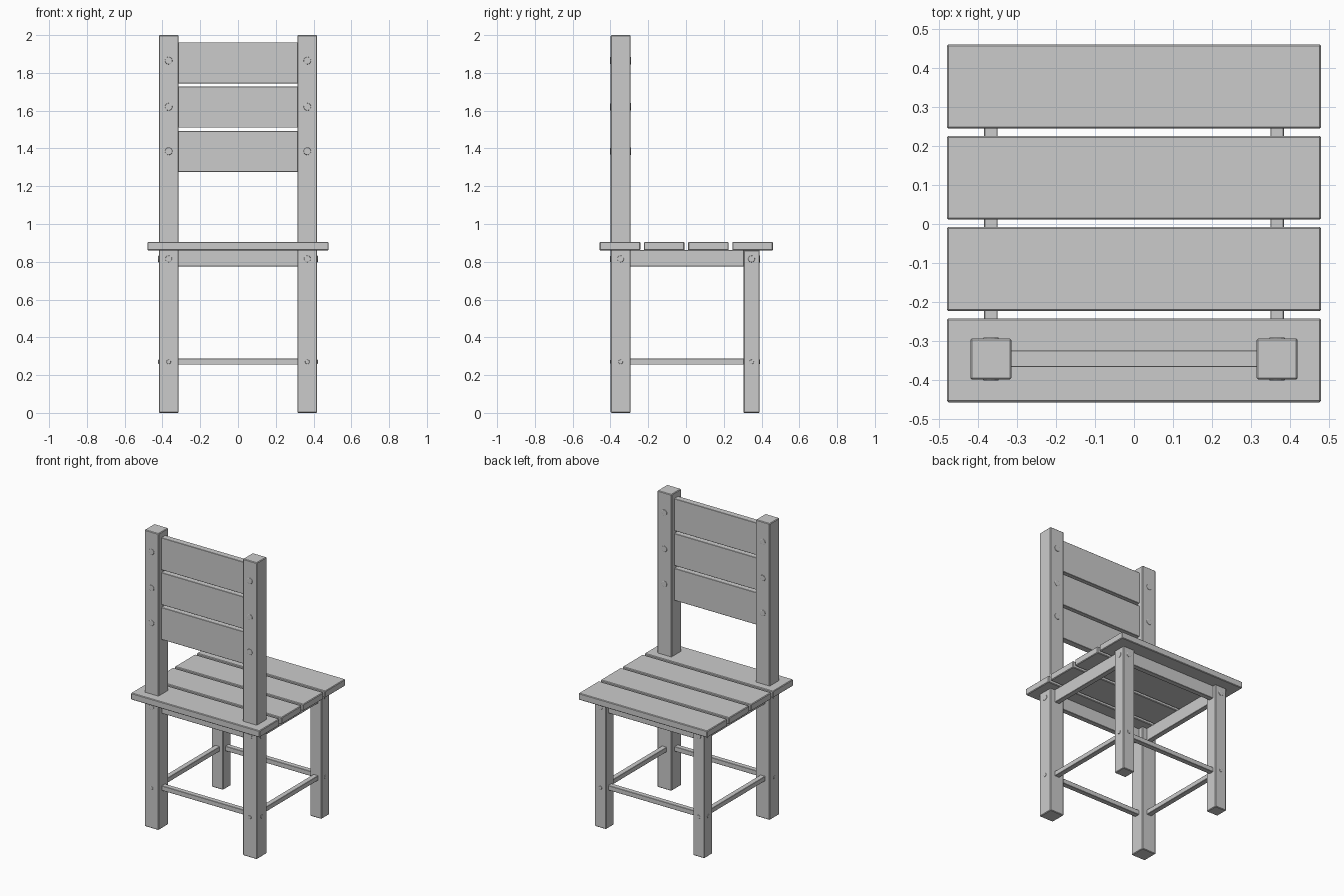
import bpy
from math import pi

if "Cube" in bpy.data.objects:
    bpy.data.objects.remove(bpy.data.objects["Cube"])


def box(name, x, y, z, bevel=0.004):
    """Box from (min, max) ranges with slightly eased edges."""
    r = (x, y, z)
    bpy.ops.mesh.primitive_cube_add(size=1, location=[(a + b) / 2 for a, b in r])
    ob = bpy.context.object
    ob.name = name
    ob.scale = [b - a for a, b in r]
    bpy.ops.object.transform_apply(location=False, rotation=False, scale=True)
    m = ob.modifiers.new("eased_edges", "BEVEL")
    m.width = bevel
    m.segments = 1
    return ob


def peg(name, loc, axis, radius, length):
    """Round peg passing through a leg, its rounded ends just proud of it."""
    rot = (0, pi / 2, 0) if axis == "x" else (pi / 2, 0, 0)
    bpy.ops.mesh.primitive_cylinder_add(vertices=12, radius=radius, depth=length,
                                        location=loc, rotation=rot)
    ob = bpy.context.object
    ob.name = name
    m = ob.modifiers.new("rounded_end", "BEVEL")
    m.width = 0.003
    m.segments = 2


PX, BY, FY = 0.367, -0.346, 0.347   # leg centre lines
BW, FW = 0.0525, 0.0425             # half widths of tall posts and short legs

# Seat planks
for i in range(4):
    y = -0.457 + i * 0.234
    box(f"seat_plank_{i + 1}", (-0.48, 0.48), (y, y + 0.215), (0.86, 0.905))

# Backrest boards between the posts
for i in range(3):
    z = 1.275 + i * 0.235
    box(f"back_board_{i + 1}", (-0.335, 0.335), (-0.367, -0.324), (z, z + 0.217), 0.002)

for side, s in (("left", -1), ("right", 1)):
    x = s * PX
    # Tall back posts and short legs
    box(f"tall_post_{side}", (x - BW, x + BW), (BY - BW, BY + BW), (0, 2))
    box(f"short_leg_{side}", (x - FW, x + FW), (FY - FW, FY + FW), (0, 0.862))
    # Side apron and stretcher
    box(f"side_apron_{side}", (x - 0.0175, x + 0.0175), (-0.31, 0.32), (0.775, 0.862), 0.002)
    box(f"side_stretcher_{side}", (x - 0.0175, x + 0.0175), (-0.31, 0.32), (0.255, 0.287), 0.002)
    # Pegs holding the backrest boards
    for z in (1.385, 1.62, 1.865):
        peg(f"back_peg_{side}", (x, BY, z), "y", 0.02, 2 * BW + 0.006)
    # Pegs holding the aprons and stretchers
    for y, w in ((BY, BW), (FY, FW)):
        for z, r in ((0.815, 0.018), (0.27, 0.012)):
            for axis in "xy":
                peg(f"joint_peg_{side}", (x, y, z), axis, r, 2 * w + 0.006)

# Cross aprons and stretchers
for end, y in (("post", BY), ("leg", FY)):
    box(f"cross_apron_{end}", (-0.335, 0.335), (y - 0.0175, y + 0.0175), (0.775, 0.862), 0.002)
    box(f"cross_stretcher_{end}", (-0.335, 0.335), (y - 0.0175, y + 0.0175), (0.255, 0.287), 0.002)
